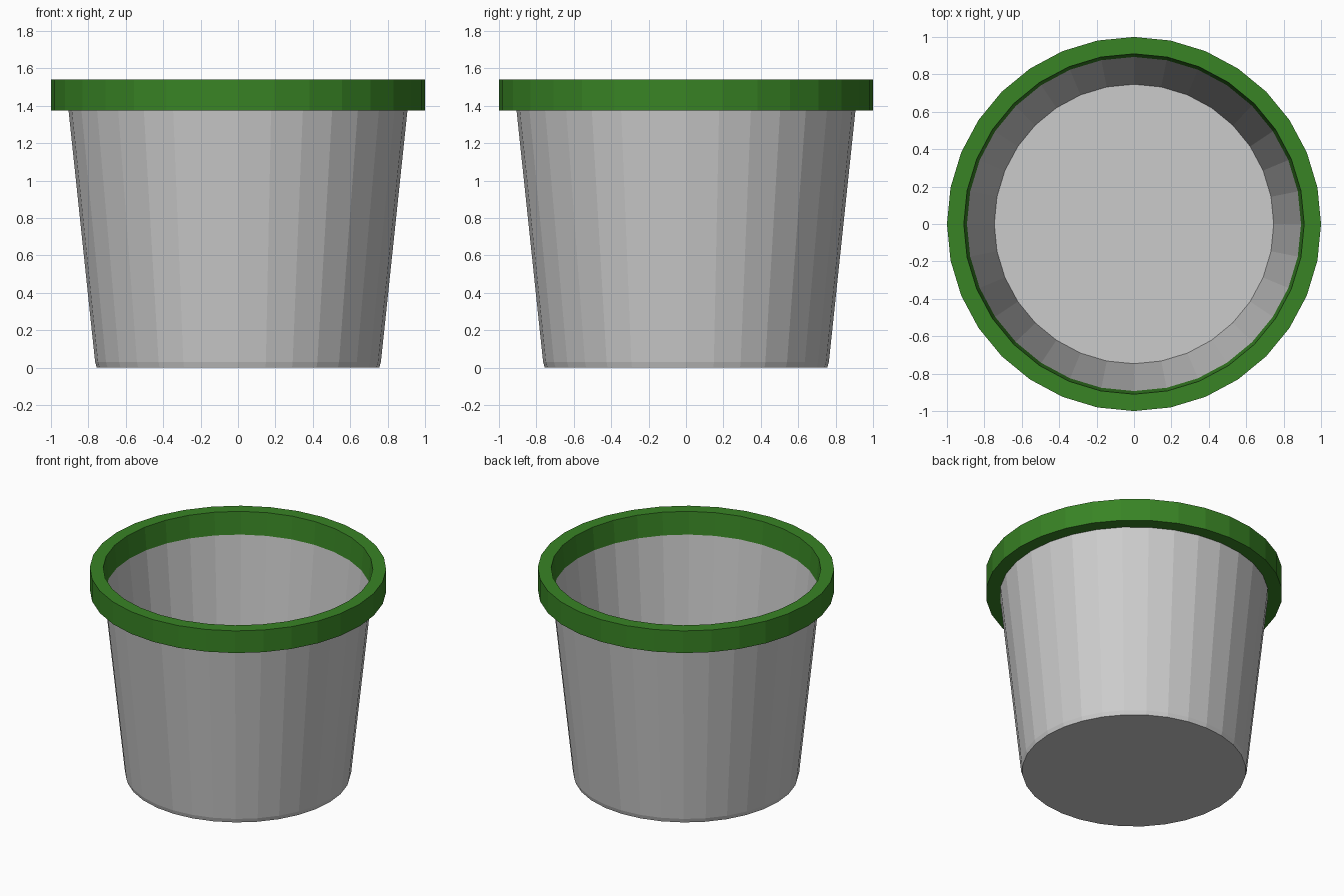
import bpy
import bmesh
from math import cos, sin, tau

SIDES = 32

cube = bpy.data.objects.get("Cube")
if cube:
    bpy.data.objects.remove(cube, do_unlink=True)


def make_material(name, color):
    mat = bpy.data.materials.new(name)
    mat.use_nodes = True
    mat.diffuse_color = color
    mat.node_tree.nodes["Principled BSDF"].inputs["Base Color"].default_value = color
    return mat


def lathe(name, profile, material, closed=False):
    """Spin (radius, height) points; open profiles get caps at both ends."""
    bm = bmesh.new()
    rings = [[bm.verts.new((r * cos(tau * i / SIDES), r * sin(tau * i / SIDES), z))
              for i in range(SIDES)] for r, z in profile]
    pairs = list(zip(rings, rings[1:]))
    if closed:
        pairs.append((rings[-1], rings[0]))
    else:
        bm.faces.new(rings[0])
        bm.faces.new(rings[-1])
    for low, high in pairs:
        for i in range(SIDES):
            j = (i + 1) % SIDES
            bm.faces.new((low[i], low[j], high[j], high[i]))
    bmesh.ops.recalc_face_normals(bm, faces=bm.faces)
    mesh = bpy.data.meshes.new(name)
    bm.to_mesh(mesh)
    bm.free()
    mesh.materials.append(material)
    obj = bpy.data.objects.new(name, mesh)
    bpy.context.collection.objects.link(obj)
    return obj


gray = make_material("light_gray", (0.6, 0.6, 0.6, 1))
green = make_material("leaf_green", (0.04, 0.23, 0.018, 1))

# Tapered body: underside, outer wall, lip, inner wall, floor
lathe("pot_body", [(0.755, 0), (0.764, 0.03), (0.906, 1.375),
                   (0.893, 1.375), (0.747, 0.03)], gray)

# Thick band around the mouth
lathe("pot_rim", [(1.0, 1.375), (1.0, 1.54), (0.91, 1.54), (0.893, 1.375)],
      green, closed=True)
